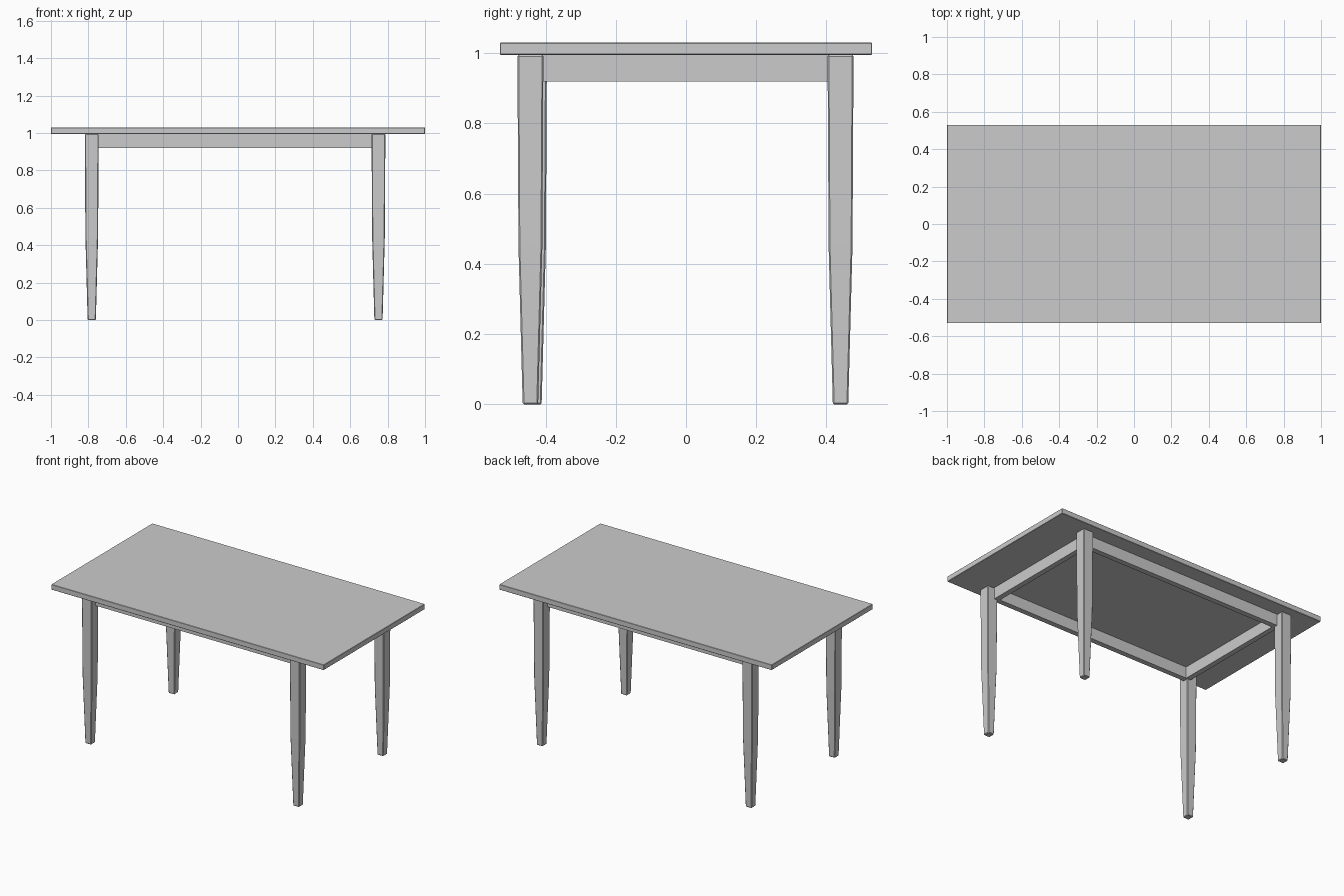
import bpy
import bmesh

cube = bpy.data.objects.get("Cube")
if cube:
    bpy.data.objects.remove(cube, do_unlink=True)

grey = bpy.data.materials.new("plain_grey")
grey.use_nodes = True
colour = (0.6, 0.6, 0.6, 1)
grey.diffuse_color = colour
grey.node_tree.nodes["Principled BSDF"].inputs["Base Color"].default_value = colour


def add_object(name, bm):
    bmesh.ops.recalc_face_normals(bm, faces=bm.faces)
    mesh = bpy.data.meshes.new(name)
    bm.to_mesh(mesh)
    bm.free()
    mesh.materials.append(grey)
    obj = bpy.data.objects.new(name, mesh)
    bpy.context.collection.objects.link(obj)
    return obj


def add_bevel(obj, width):
    mod = obj.modifiers.new("edge_bevel", "BEVEL")
    mod.width = width
    mod.segments = 1
    mod.limit_method = "ANGLE"


def box(name, low, high):
    bm = bmesh.new()
    bmesh.ops.create_cube(bm, size=1)
    for v in bm.verts:
        v.co = [(a + b) / 2 + c * (b - a) for a, b, c in zip(low, high, v.co)]
    return add_object(name, bm)


def leg(name, x, y):
    # Square sections that taper faster towards the foot
    bm = bmesh.new()
    rings = []
    for z, half in ((0, 0.022), (0.45, 0.034), (UNDERSIDE, 0.037)):
        corners = ((-1, -1), (1, -1), (1, 1), (-1, 1))
        rings.append([bm.verts.new((x + i * half, y + j * half, z)) for i, j in corners])
    for lower, upper in zip(rings, rings[1:]):
        for k in range(4):
            n = (k + 1) % 4
            bm.faces.new((lower[k], lower[n], upper[n], upper[k]))
    bm.faces.new(rings[0][::-1])
    bm.faces.new(rings[-1])
    add_bevel(add_object(name, bm), 0.004)


UNDERSIDE, TOP, RAIL_BOTTOM = 0.995, 1.03, 0.919

# Tabletop
add_bevel(box("tabletop", (-1, -0.53, UNDERSIDE), (1, 0.53, TOP)), 0.002)

# Tapered legs
leg("front_left_leg", 0.751, -0.443)
leg("front_right_leg", -0.782, -0.433)
leg("back_left_leg", 0.751, 0.44)
leg("back_right_leg", -0.782, 0.44)

# Rails between the legs, set in from their outer faces
x0, x1, y0, y1, thick = -0.77, 0.74, -0.43, 0.43, 0.035
box("front_rail", (x0, y0, RAIL_BOTTOM), (x1, y0 + thick, UNDERSIDE))
box("back_rail", (x0, y1 - thick, RAIL_BOTTOM), (x1, y1, UNDERSIDE))
box("right_rail", (x0, y0 + thick, RAIL_BOTTOM), (x0 + thick, y1 - thick, UNDERSIDE))
box("left_rail", (x1 - thick, y0 + thick, RAIL_BOTTOM), (x1, y1 - thick, UNDERSIDE))
